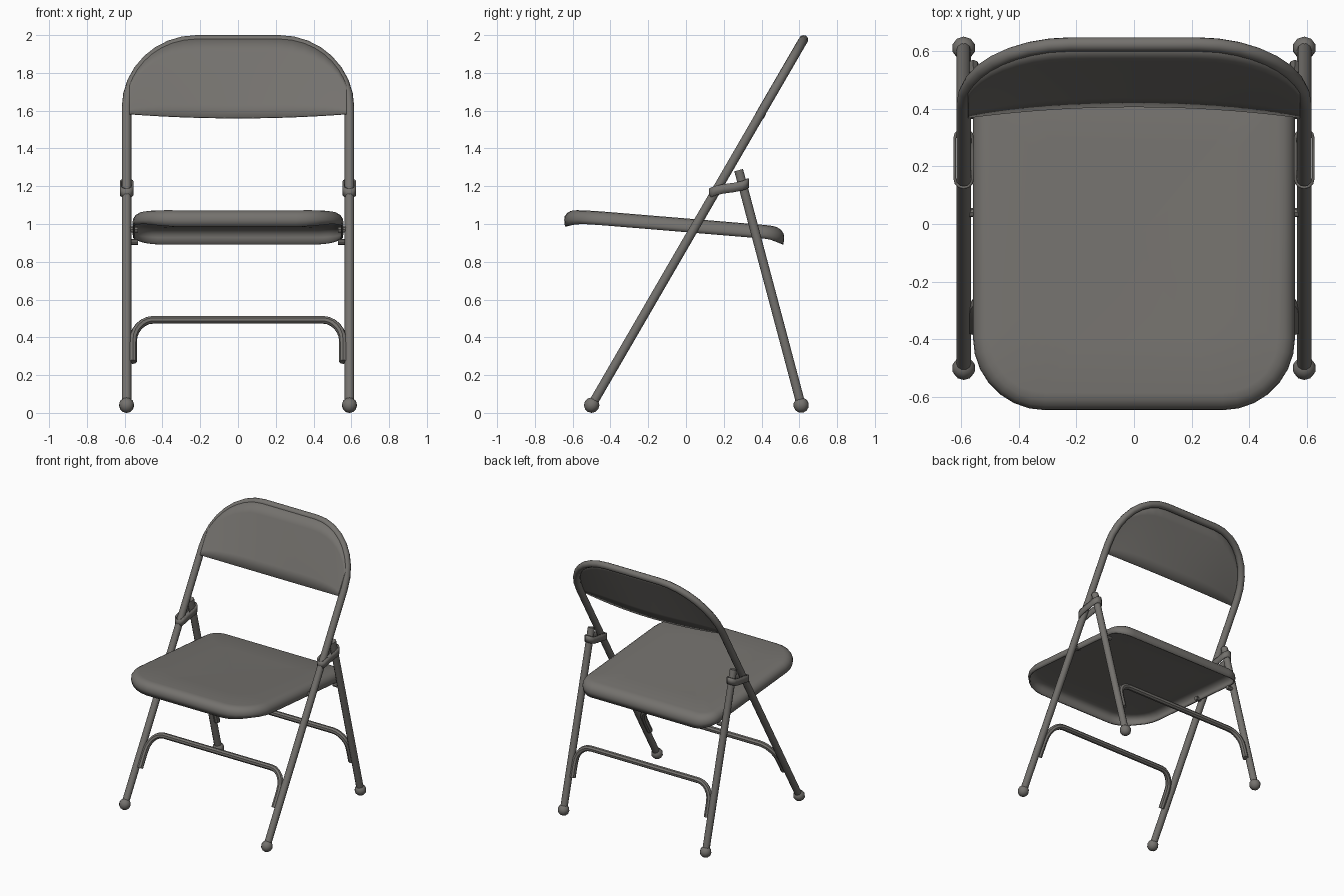
import bpy, bmesh, math
from mathutils import Vector

if "Cube" in bpy.data.objects:
    bpy.data.objects.remove(bpy.data.objects["Cube"])

paint = bpy.data.materials.new("warm grey paint")
paint.diffuse_color = (0.175, 0.167, 0.155, 1)
paint.use_nodes = True
paint.node_tree.nodes["Principled BSDF"].inputs["Base Color"].default_value = paint.diffuse_color


def finish(ob, angle=40):
    bpy.ops.object.select_all(action='DESELECT')
    ob.select_set(True)
    bpy.context.view_layer.objects.active = ob
    if ob.type == 'CURVE':
        bpy.ops.object.convert(target='MESH')
        ob = bpy.context.object
    if not ob.data.materials:
        ob.data.materials.append(paint)
    bpy.ops.object.shade_smooth_by_angle(angle=math.radians(angle))
    return ob


def tube(name, pts, r, sides=10):
    cu = bpy.data.curves.new(name, 'CURVE')
    cu.dimensions = '3D'
    cu.bevel_depth = r
    cu.bevel_resolution = (sides - 4) // 2
    cu.use_fill_caps = True
    sp = cu.splines.new('POLY')
    sp.points.add(len(pts) - 1)
    for p, co in zip(sp.points, pts):
        p.co = (*co, 1)
    ob = bpy.data.objects.new(name, cu)
    bpy.context.collection.objects.link(ob)
    return finish(ob)


def mesh(name, bm, thick=0, offset=-1):
    bmesh.ops.recalc_face_normals(bm, faces=bm.faces)
    me = bpy.data.meshes.new(name)
    bm.to_mesh(me)
    bm.free()
    ob = bpy.data.objects.new(name, me)
    bpy.context.collection.objects.link(ob)
    if thick:
        m = ob.modifiers.new("thickness", 'SOLIDIFY')
        m.thickness, m.offset = thick, offset
    return finish(ob)


def bridge(bm, a, b, closed=True):
    n = len(a)
    for i in range(n if closed else n - 1):
        j = (i + 1) % n
        bm.faces.new((a[i], a[j], b[j], b[i]))


# Depth of the leaning frame and of the rear legs at a given height
def front_y(z): return -0.5 + (z - 0.04) * 0.58
def rear_y(z): return 0.61 - (z - 0.04) * 0.266


# Front frame: one bent tube forming front legs and backrest hoop
CX, CZ, RX, RZ = 0.22, 1.62, 0.37, 0.355
half = [(0.59, 0.05), (0.59, 1.2)]
for i in range(9):
    a = math.radians(90 * i / 8)
    half.append((CX + RX * math.cos(a), CZ + RZ * math.sin(a)))
hoop = half + [(-x, z) for x, z in reversed(half)]
tube("front_frame", [(x, front_y(z), z) for x, z in hoop], 0.025)

# Backrest panel, bowed backwards along its lower edge
bm = bmesh.new()
cols = []
N, M, W = 24, 6, 0.575
for i in range(N + 1):
    x = -W * math.cos(math.pi * i / N)
    t = max(0, (abs(x) - CX) / RX)
    top = CZ + (RZ - 0.008) * math.sqrt(max(0, 1 - t * t))
    col = []
    for k in range(M + 1):
        v = k / M
        z = 1.572 + (top - 1.572) * v
        off = -0.021 + 0.044 * (1 - (x / W) ** 2) * (1 - v)
        col.append(bm.verts.new((x, front_y(z) + off * 0.866, z - off * 0.5)))
    cols.append(col)
for a, b in zip(cols, cols[1:]):
    bridge(bm, a, b, closed=False)
mesh("backrest_panel", bm, 0.008, 0)


# Seat: hollow pressed shell with rounded edge and skirt
def outline(inset):
    pts = []
    for cx, cy, r, start in ((1, 0.52, 0.13, 0), (-1, 0.52, 0.13, 90),
                             (-1, -0.645, 0.25, 180), (1, -0.645, 0.25, 270)):
        ox = cx * (0.558 - r)
        oy = cy - math.copysign(r, cy)
        for i in range(8):
            a = math.radians(start + 90 * i / 7)
            pts.append((ox + (r - inset) * math.cos(a), oy + (r - inset) * math.sin(a)))
    return pts


def seat_point(x, y, drop):
    lip = max(0, (abs(y + 0.065) - 0.5) / 0.085) if drop > 0.06 else 0
    dip = 0.012 * (1 - (x / 0.56) ** 2)
    return (x, y, 1.032 - 0.083 * y - dip - drop - 0.018 * min(lip, 1))


bm = bmesh.new()
center = bm.verts.new(seat_point(0, -0.06, 0))
prev = None
rings = [(0.06, 0, s) for s in (0.3, 0.65, 1)]
rings += [(0.035, 0.005, 1), (0.015, 0.018, 1), (0.003, 0.036, 1), (0, 0.055, 1), (0.004, 0.075, 1)]
for inset, drop, s in rings:
    ring = [bm.verts.new(seat_point(x * s, -0.06 + (y + 0.06) * s, drop)) for x, y in outline(inset)]
    if prev:
        bridge(bm, prev, ring)
    else:
        for i in range(len(ring)):
            bm.faces.new((center, ring[i], ring[(i + 1) % len(ring)]))
    prev = ring
# orient the open shell upwards before thickening it inwards
seat = mesh("seat", bm)
if seat.data.polygons[0].normal.z < 0:
    seat.data.flip_normals()
mod = seat.modifiers.new("thickness", 'SOLIDIFY')
mod.thickness, mod.offset = 0.01, -1

# Cross braces: bent tubes between the two front and the two rear legs
bar = [(0.557, 0.27), (0.557, 0.36)]
for i in range(1, 7):
    a = math.radians(90 * i / 6)
    bar.append((0.447 + 0.11 * math.cos(a), 0.375 + 0.118 * math.sin(a)))
bar += [(-x, z) for x, z in reversed(bar)]
for name, fy in (("front", front_y), ("rear", rear_y)):
    tube(name + "_cross_brace", [(x, fy(z), z) for x, z in bar], 0.021, 8)

for side, sx in (("right", 1), ("left", -1)):
    X = 0.59 * sx
    # Rear leg
    tube(side + "_rear_leg", [(X, rear_y(z), z) for z in (0.05, 1.285)], 0.025)

    # Rubber feet, aligned with their legs
    for name, fy in (("front", front_y), ("rear", rear_y)):
        axis = Vector((0, fy(1) - fy(0), 1)).normalized()
        bm = bmesh.new()
        bmesh.ops.create_uvsphere(bm, u_segments=10, v_segments=6, radius=0.041)
        ob = mesh(f"{side}_{name}_foot", bm)
        ob.rotation_euler = axis.to_track_quat('Z', 'Y').to_euler()
        ob.location = (X, fy(0.041), 0.041)

    # Hinge strap looped around both tubes
    bm = bmesh.new()
    loop = []
    for cy, start in ((0.298, 0), (0.157, 180)):
        for i in range(7):
            a = math.radians(start + 30 * i)
            loop.append((X + 0.036 * math.cos(a), cy + 0.036 * math.sin(a)))
        s = 1 if start else -1
        loop += [(X + s * 0.036, y) for y in ((0.2, 0.255) if start else (0.255, 0.2))]

    def strap_z(y):
        u = (y - 0.228) / 0.1
        return 1.19 + 0.012 * u + 0.012 * u ** 3
    low, high = ([bm.verts.new((x, y, strap_z(y) + h)) for x, y in loop] for h in (-0.025, 0.025))
    bridge(bm, low, high)
    mesh(side + "_hinge_strap", bm, 0.01)

    # Pivot pins joining the seat to the frame and rear legs
    for name, y, z in (("front", front_y(0.97), 0.97), ("rear", rear_y(0.905), 0.905)):
        tube(f"{side}_{name}_pivot_pin", [(sx * 0.53, y, z), (sx * 0.58, y, z)], 0.016, 8)
